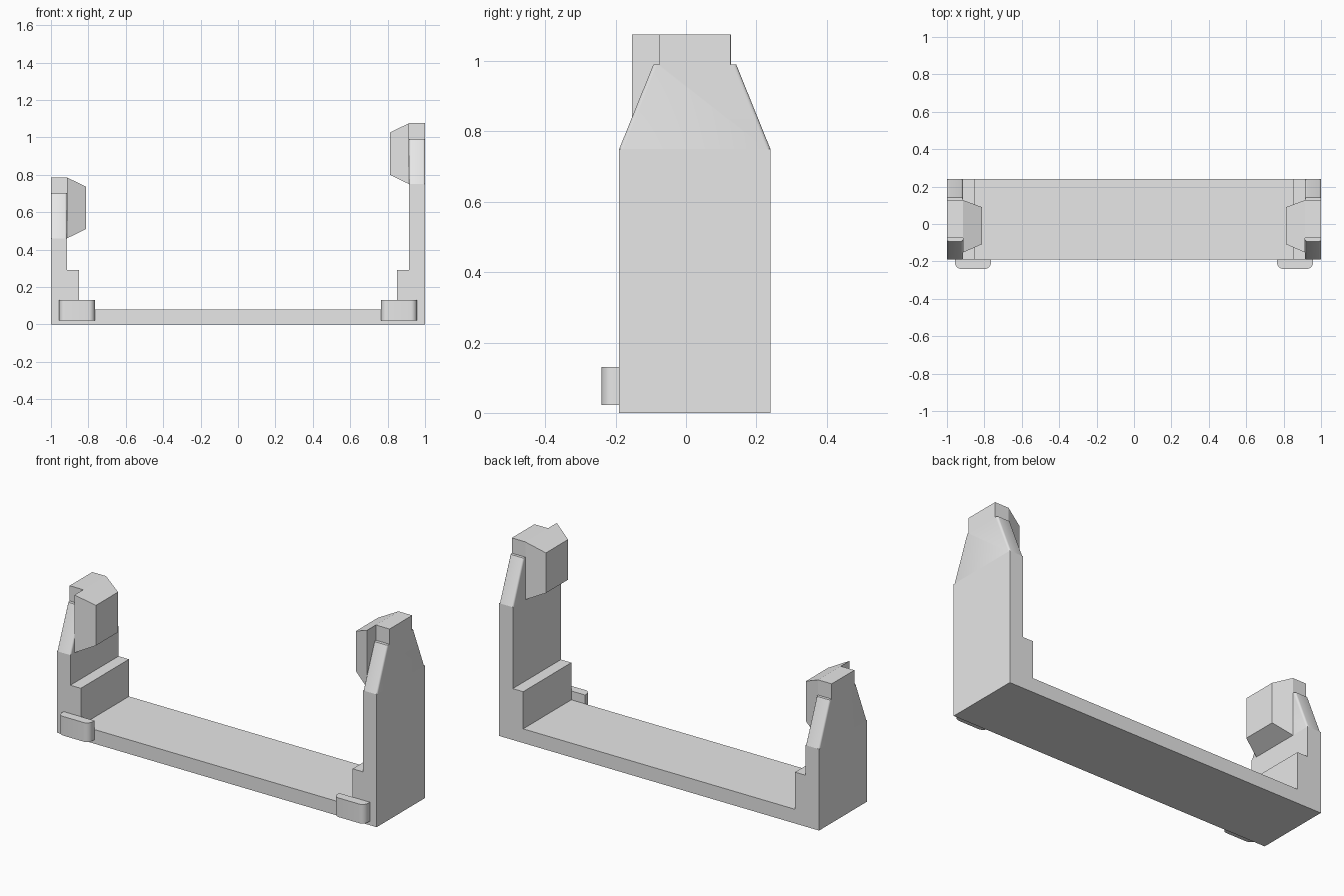
import bpy, bmesh, math
from mathutils import Vector

if "Cube" in bpy.data.objects:
    bpy.data.objects.remove(bpy.data.objects["Cube"])

grey = bpy.data.materials.new("plain_grey")
grey.diffuse_color = (0.8, 0.8, 0.8, 1)
grey.use_nodes = True
grey.node_tree.nodes["Principled BSDF"].inputs["Base Color"].default_value = grey.diffuse_color

FRONT, BACK = -0.19, 0.24
WALL = 0.915          # inner face of the end walls
SHOULDERS = {-1: 0.46, 1: 0.75}   # height where each end wall starts to taper


def finish(name, bm):
    bmesh.ops.recalc_face_normals(bm, faces=bm.faces)
    mesh = bpy.data.meshes.new(name)
    bm.to_mesh(mesh)
    bm.free()
    mesh.materials.append(grey)
    obj = bpy.data.objects.new(name, mesh)
    bpy.context.collection.objects.link(obj)
    return obj


def prism(points, offset):
    """Extrude a closed 3D outline along an offset."""
    bm = bmesh.new()
    face = bm.faces.new([bm.verts.new(p) for p in points])
    new = bmesh.ops.extrude_face_region(bm, geom=[face], use_keep_orig=True)["geom"]
    bmesh.ops.translate(bm, vec=Vector(offset),
                        verts=[v for v in new if isinstance(v, bmesh.types.BMVert)])
    return bm


def smooth(obj):
    bpy.ops.object.select_all(action='DESELECT')
    obj.select_set(True)
    bpy.context.view_layer.objects.active = obj
    bpy.ops.object.shade_smooth_by_angle(angle=math.radians(35))


# Floor, inner steps and straight lower walls in one section
l, r = SHOULDERS[-1], SHOULDERS[1]
section = [(-1, 0), (1, 0), (1, r), (WALL, r), (WALL, 0.29), (0.85, 0.29), (0.85, 0.08),
           (-0.85, 0.08), (-0.85, 0.29), (-WALL, 0.29), (-WALL, l), (-1, l)]
finish("cradle_frame", prism([(x, FRONT, z) for x, z in section], (0, BACK - FRONT, 0)))

for side, base in SHOULDERS.items():
    label = "left" if side < 0 else "right"

    # Tapered wall top with softened slopes and a narrow head
    outline = [(FRONT, 0), (-0.093, 0.24), (-0.075, 0.24), (-0.075, 0.326),
               (0.127, 0.326), (0.127, 0.24), (0.143, 0.24), (BACK, 0)]
    bm = prism([(side * WALL, y, base + z) for y, z in outline],
               (side * (1 - WALL), 0, 0))
    slopes = [e for e in bm.edges
              if abs(e.verts[0].co.x - e.verts[1].co.x) < 1e-4
              and abs(e.verts[0].co.y - e.verts[1].co.y) > 0.05
              and abs(e.verts[0].co.z - e.verts[1].co.z) > 0.1]
    bmesh.ops.bevel(bm, geom=slopes, offset=0.01, segments=3,
                    profile=0.5, affect='EDGES')
    smooth(finish(label + "_wall_top", bm))

    # Inward gripping hook, chamfered on all four sides
    bm = bmesh.new()
    rings = []
    for x, y0, y1, z0, z1 in ((WALL, -0.153, 0.128, 0, 0.326),
                              (0.813, -0.108, 0.09, 0.05, 0.277)):
        rings.append([bm.verts.new((side * x, y, base + z))
                      for y, z in ((y0, z0), (y1, z0), (y1, z1), (y0, z1))])
    for ring in rings:
        bm.faces.new(ring)
    for i in range(4):
        j = (i + 1) % 4
        bm.faces.new((rings[0][i], rings[0][j], rings[1][j], rings[1][i]))
    finish(label + "_hook", bm)

    # Front tab with rounded outer corners
    plan = [(0.765, FRONT)]
    rad, tip = 0.033, -0.24
    for cx, start in ((0.765 + rad, 180), (0.957 - rad, 270)):
        for k in range(7):
            a = math.radians(start + 15 * k)
            plan.append((cx + rad * math.cos(a), tip + rad + rad * math.sin(a)))
    plan.append((0.957, FRONT))
    bm = prism([(side * x, y, 0.022) for x, y in plan], (0, 0, 0.108))
    smooth(finish(label + "_front_tab", bm))
